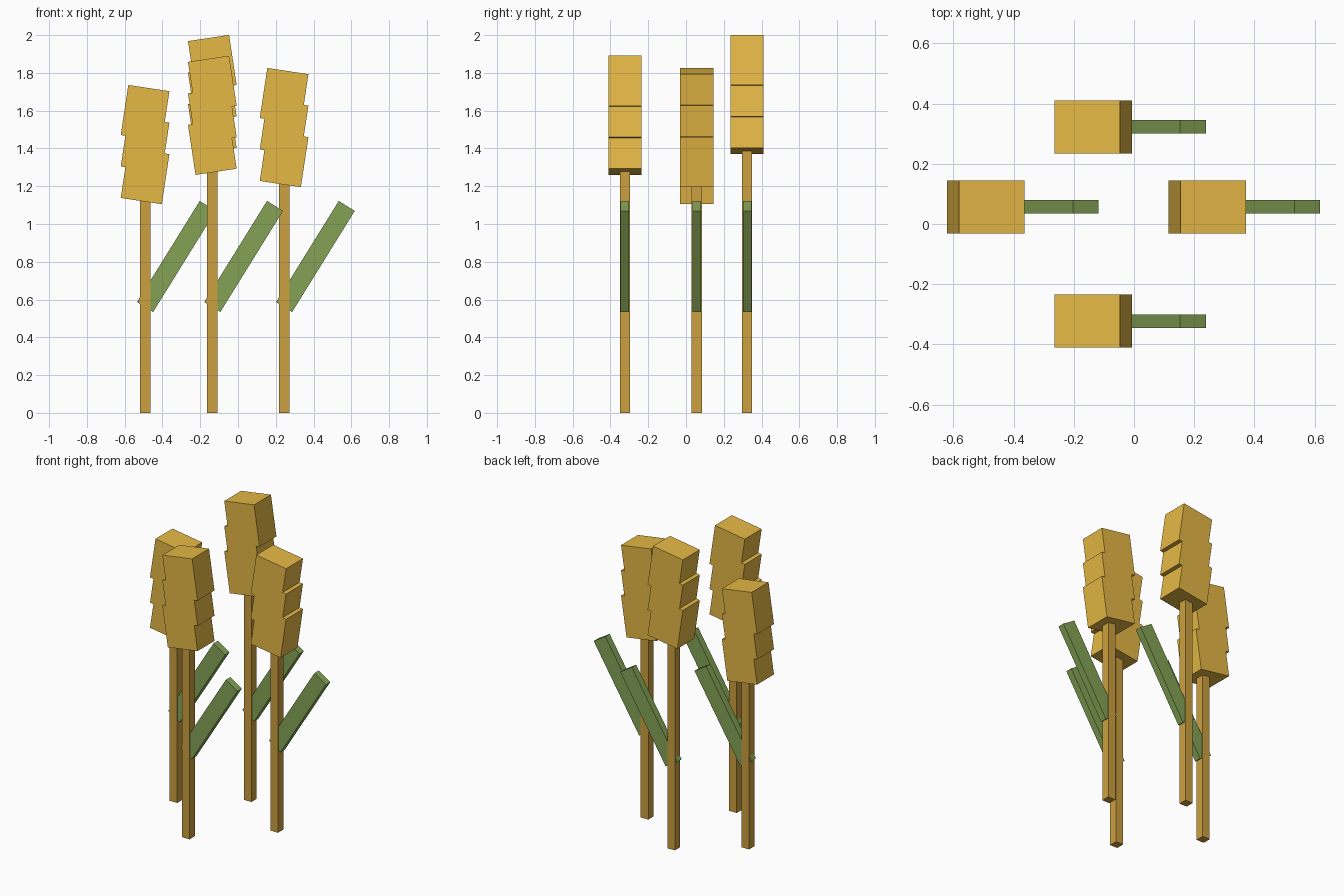
import bpy, bmesh
from math import sin, cos
from mathutils import Matrix, Vector

if "Cube" in bpy.data.objects:
    bpy.data.objects.remove(bpy.data.objects["Cube"])


def material(name, rgb):
    m = bpy.data.materials.new(name)
    m.diffuse_color = (*rgb, 1)
    m.use_nodes = True
    m.node_tree.nodes["Principled BSDF"].inputs["Base Color"].default_value = m.diffuse_color
    return m


GRAIN = material("grain", (0.79, 0.48, 0.06))
STRAW = material("straw", (0.60, 0.35, 0.05))
GREEN = material("green", (0.23, 0.36, 0.09))


def add_object(name, bm, mat):
    bmesh.ops.recalc_face_normals(bm, faces=bm.faces)
    me = bpy.data.meshes.new(name)
    bm.to_mesh(me)
    bm.free()
    me.materials.append(mat)
    ob = bpy.data.objects.new(name, me)
    bpy.context.collection.objects.link(ob)
    return ob


def box(name, size, loc, tilt, mat):
    bm = bmesh.new()
    bmesh.ops.create_cube(bm, size=1, matrix=Matrix.Diagonal((*size, 1)))
    ob = add_object(name, bm, mat)
    ob.location = loc
    ob.rotation_euler.y = tilt


def grain_head(name, loc, tilt):
    # Outline of three equal tilted blocks stacked straight up, extruded in y
    w, h, d, gap, n = 0.22, 0.268, 0.176, 0.1665, 3
    du, dv = -gap * sin(tilt), gap * cos(tilt)
    outline = []
    for i in range(n):
        top = h / 2 + (n - 1) * dv if i == n - 1 else -h / 2 + (i + 1) * dv
        low = -h / 2 + i * dv
        # the side the stack drifts away from steps at block tops instead
        outline += [(-w / 2 + i * du, low), (-w / 2 + i * du, top)]
    for i in reversed(range(n)):
        low = -h / 2 if i == 0 else h / 2 + (i - 1) * dv
        outline += [(w / 2 + i * du, h / 2 + i * dv), (w / 2 + i * du, low)]
    bm = bmesh.new()
    face = bm.faces.new([bm.verts.new((u, -d / 2, v)) for u, v in outline])
    ext = bmesh.ops.extrude_face_region(bm, geom=[face])
    verts = [g for g in ext["geom"] if isinstance(g, bmesh.types.BMVert)]
    bmesh.ops.translate(bm, verts=verts, vec=(0, d, 0))
    if face.is_valid and len(bm.faces) < len(outline) + 2:
        bm.faces.new([v for v in bm.verts if v.co.y < 0])
    return add_object(name, bm, GRAIN), loc, tilt


TILT = 0.15
# x, y, underside of the head, lean direction
stalks = [(-0.492, 0.057, 1.105, 1), (0.244, 0.057, 1.195, 1),
          (-0.136, -0.323, 1.26, -1), (-0.136, 0.323, 1.37, -1)]

for k, (x, y, z, lean) in enumerate(stalks, 1):
    # Stem, running up into the head
    top = z + 0.08
    box(f"stem_{k}", (0.055, 0.055, top), (x, y, top / 2), 0, STRAW)
    # Leaf
    box(f"leaf_{k}", (0.1, 0.045, 0.63), (x + 0.166, y, 0.828), 0.555, GREEN)
    # Head, always built leaning right and mirrored for left-leaning stalks
    ob, _, _ = grain_head(f"grain_head_{k}", (x, y, z), TILT)
    m = Matrix.Rotation(TILT, 4, 'Y')
    ob.data.transform(Matrix.Diagonal((lean, 1, 1, 1)) @ m)
    if lean < 0:
        ob.data.flip_normals()
    ob.location = Vector((x, y, z + 0.149))
